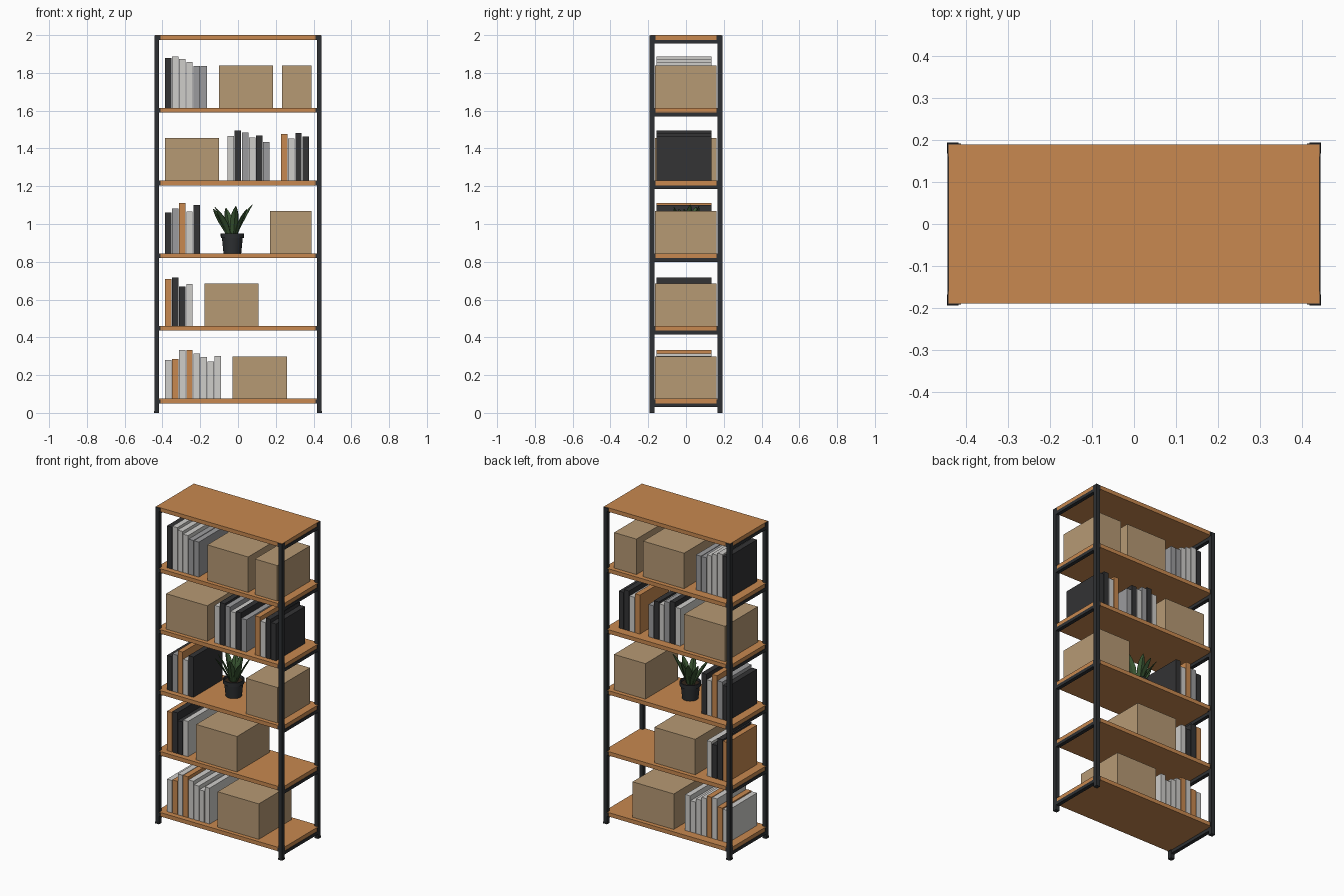
import bpy, bmesh, math
from mathutils import Vector

if "Cube" in bpy.data.objects:
    bpy.data.objects.remove(bpy.data.objects["Cube"])


def material(name, rgb):
    m = bpy.data.materials.new(name)
    m.diffuse_color = (*rgb, 1)
    m.use_nodes = True
    m.node_tree.nodes["Principled BSDF"].inputs["Base Color"].default_value = m.diffuse_color
    return m


WOOD = material("warm_wood", (0.58, 0.25, 0.08))
METAL = material("black_metal", (0.027, 0.030, 0.033))
CARD = material("cardboard", (0.47, 0.32, 0.175))
BOOKS = {
    "d": material("charcoal_cover", (0.033, 0.033, 0.035)),
    "l": material("pale_cover", (0.62, 0.61, 0.59)),
    "g": material("grey_cover", (0.33, 0.33, 0.34)),
    "o": WOOD,
}
GREEN = material("leaf_green", (0.042, 0.095, 0.033))
SOIL = material("soil", (0.03, 0.018, 0.01))


def finish(name, bm, mat):
    bmesh.ops.recalc_face_normals(bm, faces=bm.faces[:])
    me = bpy.data.meshes.new(name)
    bm.to_mesh(me)
    bm.free()
    me.materials.append(mat)
    ob = bpy.data.objects.new(name, me)
    bpy.context.collection.objects.link(ob)
    return ob


def box(name, x, y, z, mat):
    """Box from (min, max) pairs."""
    bm = bmesh.new()
    bmesh.ops.create_cube(bm, size=1)
    for v in bm.verts:
        v.co = [a + (b - a) * (c + 0.5) for (a, b), c in zip((x, y, z), v.co)]
    return finish(name, bm, mat)


def span(sign, a, b):
    return tuple(sorted((sign * a, sign * b)))


def lathe(name, profile, centre, mat, steps=24):
    bm = bmesh.new()
    vs = [bm.verts.new((r, 0, z)) for r, z in profile]
    es = [bm.edges.new(p) for p in zip(vs, vs[1:])]
    bmesh.ops.spin(bm, geom=vs + es, axis=(0, 0, 1), cent=(0, 0, 0),
                   angle=math.tau, steps=steps)
    bmesh.ops.remove_doubles(bm, verts=bm.verts[:], dist=1e-5)
    ob = finish(name, bm, mat)
    ob.location = centre
    bpy.context.view_layer.objects.active = ob
    ob.select_set(True)
    bpy.ops.object.shade_smooth_by_angle(angle=math.radians(35))
    ob.select_set(False)
    return ob


SHELF_TOPS = [0.075 + 0.385 * i for i in range(6)]
THICK = 0.025

# Corner posts with small feet
for sx in (-1, 1):
    for sy in (-1, 1):
        box("post", span(sx, 0.418, 0.443), span(sy, 0.168, 0.193), (0.006, 1.998), METAL)
        box("foot", span(sx, 0.417, 0.444), span(sy, 0.167, 0.194), (0, 0.01), METAL)

# Shelf boards, side rails below them and corner brackets
for top in SHELF_TOPS:
    low = top - THICK
    box("shelf", (-0.4405, 0.4405), (-0.189, 0.189), (low, top), WOOD)
    for sx in (-1, 1):
        box("side_rail", span(sx, 0.42, 0.443), (-0.17, 0.17), (low - 0.02, low), METAL)
        for sy in (-1, 1):
            box("bracket", span(sx, 0.411, 0.442), span(sy, 0.161, 0.191),
                (low, top - 0.003), METAL)

# Cardboard boxes: shelf index, left, right
for i, a, b in [(0, -0.028, 0.26), (1, -0.178, 0.108), (2, 0.17, 0.39),
                (3, -0.387, -0.1), (4, -0.1, 0.186), (4, 0.233, 0.389)]:
    z = SHELF_TOPS[i]
    box("storage_box", (a, b), (-0.164, 0.162), (z, z + 0.224), CARD)

# Rows of books: shelf index, left edge, covers, heights in hundredths
ROWS = [
    (0, -0.387, "lolollll", (20.5, 21, 25.8, 25.8, 24, 22, 19.8, 22.7)),
    (1, -0.387, "oddl", (24.9, 25.7, 21, 22.3)),
    (2, -0.387, "dgold", (21.7, 23.6, 26.6, 22.2, 25.5)),
    (3, -0.055, "ldgldg", (23.6, 26.5, 25.4, 22.8, 23.8, 20.4)),
    (3, 0.228, "oldd", (24.6, 22.2, 25.2, 23.3)),
    (4, -0.387, "dlllgg", (26.5, 27.2, 25.8, 24.2, 22.1, 22.1)),
]
for i, x, covers, heights in ROWS:
    z = SHELF_TOPS[i]
    for n, (c, h) in enumerate(zip(covers, heights)):
        left = x + n * 0.0377
        box("book", (left, left + 0.034), (-0.156, 0.135), (z, z + h / 100), BOOKS[c])

# Plant pot with rim and soil
PX, PZ = -0.03, SHELF_TOPS[2]
lathe("plant_pot", [(0, 0), (0.047, 0), (0.055, 0.08), (0.061, 0.08), (0.062, 0.105),
                    (0.055, 0.105), (0.053, 0.09)], (PX, 0, PZ), METAL)
lathe("pot_soil", [(0.055, 0.092), (0, 0.094)], (PX, 0, PZ), SOIL)


def leaf(azimuth, reach, height, twist):
    """Upright pointed blade with a folded midrib, leaning outward."""
    a, t = math.radians(azimuth), math.radians(azimuth + 90 + twist)
    out = Vector((math.cos(a), math.sin(a), 0))
    side = Vector((math.cos(t), math.sin(t), 0))
    fold = Vector((side.y, -side.x, 0))
    bm = bmesh.new()
    rows = []
    for s, w in [(0, 0.009), (0.25, 0.016), (0.5, 0.022), (0.75, 0.018), (0.9, 0.010), (1, 0.001)]:
        c = out * (0.018 + (reach - 0.018) * s ** 1.15) + Vector((0, 0, 0.085 + (height - 0.085) * s))
        rows.append([bm.verts.new(c + side * w * k - fold * w * 0.35 * abs(k)) for k in (-1, 0, 1)])
    for r, q in zip(rows, rows[1:]):
        for k in (0, 1):
            bm.faces.new((r[k], r[k + 1], q[k + 1], q[k]))
    ob = finish("leaf", bm, GREEN)
    ob.location = (PX, 0, PZ)
    mod = ob.modifiers.new("thickness", 'SOLIDIFY')
    mod.thickness = 0.003


# Leaves around the pot
for args in [(185, 0.10, 0.235, 50), (150, 0.105, 0.245, 20), (218, 0.105, 0.235, 10),
             (75, 0.07, 0.25, 0), (12, 0.107, 0.258, 10), (-25, 0.085, 0.235, 0),
             (-75, 0.065, 0.245, 0), (115, 0.08, 0.24, 0)]:
    leaf(*args)
